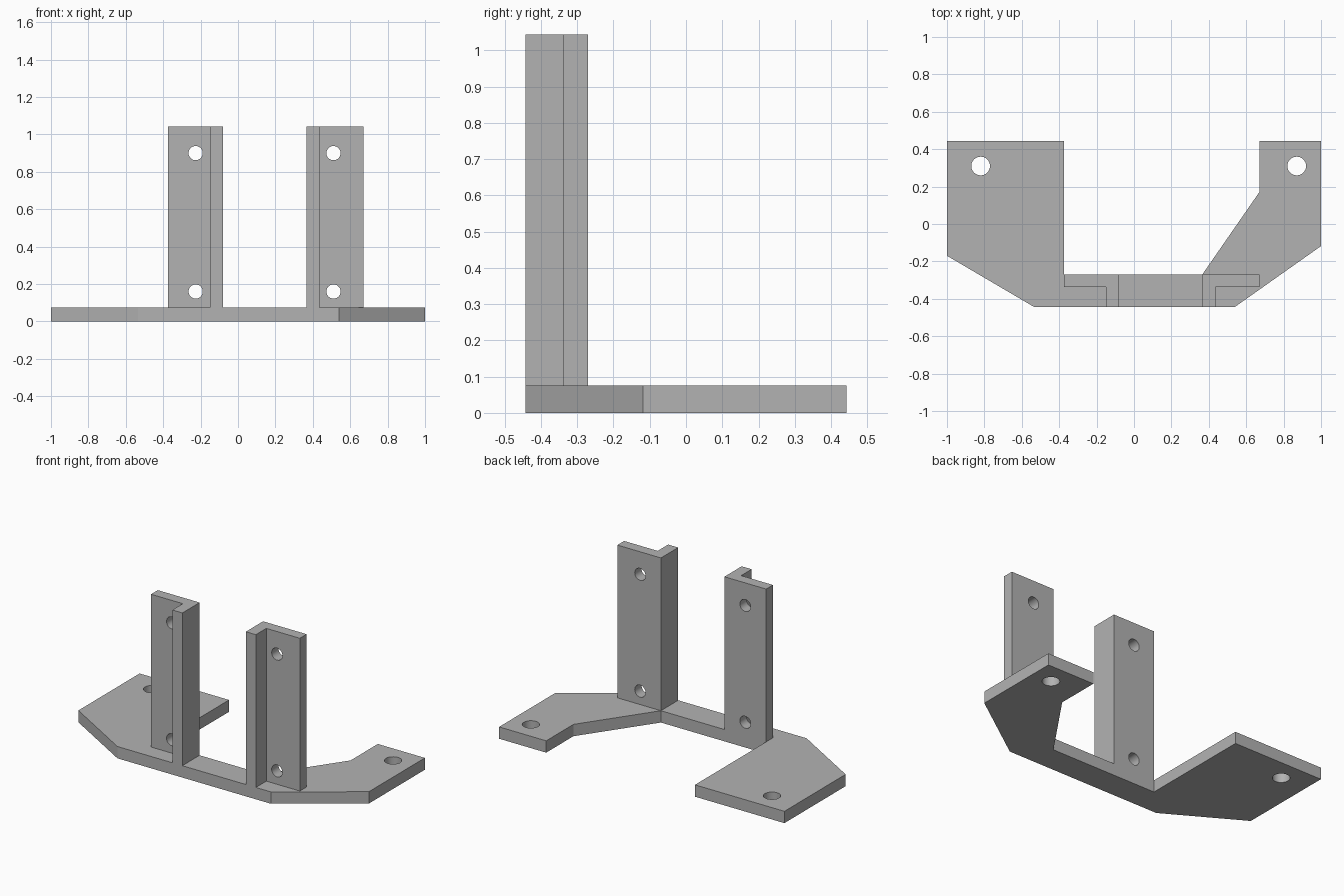
import bpy
import bmesh
from mathutils import Matrix, Vector

if "Cube" in bpy.data.objects:
    bpy.data.objects.remove(bpy.data.objects["Cube"], do_unlink=True)

grey = bpy.data.materials.new("plain_grey")
grey.use_nodes = True
colour = (0.45, 0.45, 0.45, 1)
grey.diffuse_color = colour
grey.node_tree.nodes["Principled BSDF"].inputs["Base Color"].default_value = colour

THICK, TOP = 0.075, 1.043
BACK, MID, FRONT = -0.27, -0.338, -0.443


def link(name, bm):
    bmesh.ops.recalc_face_normals(bm, faces=bm.faces)
    mesh = bpy.data.meshes.new(name)
    bm.to_mesh(mesh)
    bm.free()
    obj = bpy.data.objects.new(name, mesh)
    bpy.context.collection.objects.link(obj)
    return obj


def prism(name, outline, low, high):
    bm = bmesh.new()
    face = bm.faces.new([bm.verts.new((x, y, low)) for x, y in outline])
    grown = bmesh.ops.extrude_face_region(bm, geom=[face])["geom"]
    verts = [g for g in grown if isinstance(g, bmesh.types.BMVert)]
    bmesh.ops.translate(bm, verts=verts, vec=(0, 0, high - low))
    obj = link(name, bm)
    obj.data.materials.append(grey)
    return obj


def drill(obj, centres, radius, axis):
    """Cut round holes through a part along the given axis."""
    bm = bmesh.new()
    turn = Vector((0, 0, 1)).rotation_difference(Vector(axis)).to_matrix().to_4x4()
    for centre in centres:
        bmesh.ops.create_cone(bm, cap_ends=True, segments=32, radius1=radius,
                              radius2=radius, depth=0.2,
                              matrix=Matrix.Translation(centre) @ turn)
    cutter = link("hole_cutter", bm)
    cutter.hide_render = True
    cutter.data.materials.append(grey)
    mod = obj.modifiers.new("holes", "BOOLEAN")
    mod.operation, mod.solver, mod.object = "DIFFERENCE", "EXACT", cutter
    bpy.ops.object.select_all(action="DESELECT")
    obj.select_set(True)
    bpy.context.view_layer.objects.active = obj
    bpy.ops.object.modifier_apply(modifier=mod.name)
    bpy.data.objects.remove(cutter, do_unlink=True)
    bpy.ops.object.shade_smooth_by_angle()


# Flat base with two uneven feet
base = prism("base_plate", [
    (-1, 0.443), (-1, -0.17), (-0.535, FRONT), (0.54, FRONT), (1, -0.118),
    (1, 0.443), (0.67, 0.443), (0.67, 0.17), (0.365, BACK),
    (-0.373, BACK), (-0.373, 0.443)], 0, THICK)
drill(base, [(-0.82, 0.31, 0.04), (0.87, 0.31, 0.04)], 0.05, (0, 0, 1))

# Pair of upright angle brackets: inner edge, web edge, outer edge
for name, inner, web, outer in (("right_upright", -0.08, -0.15, -0.373),
                                ("left_upright", 0.365, 0.435, 0.67)):
    post = prism(name, [(inner, BACK), (inner, FRONT), (web, FRONT),
                        (web, MID), (outer, MID), (outer, BACK)], THICK, TOP)
    middle = (inner + outer) / 2
    middle -= 0.007 if inner > 0 else 0
    drill(post, [(middle, -0.3, z) for z in (0.16, 0.9)], 0.038, (0, 1, 0))
